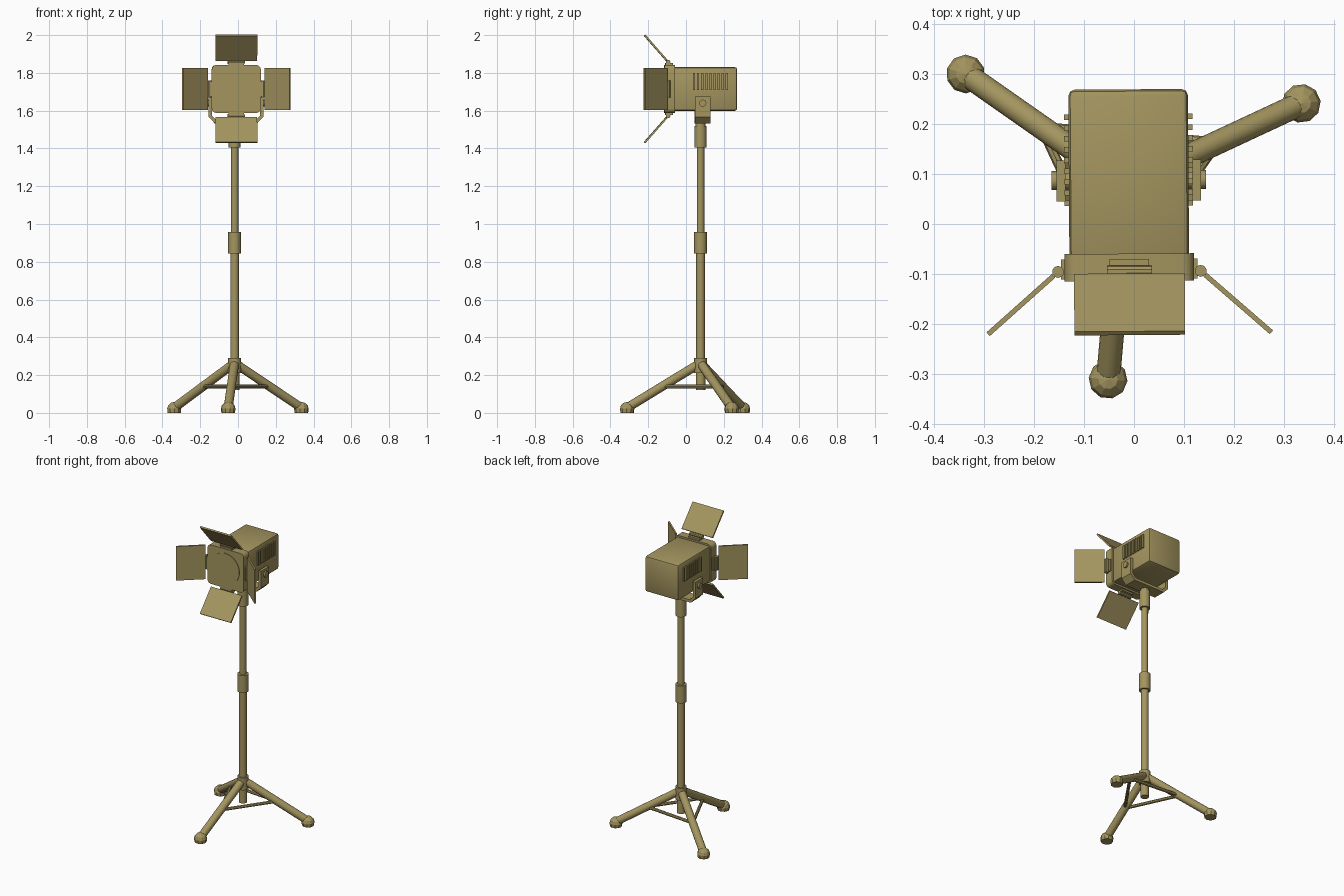
import bpy, bmesh, math
from mathutils import Vector, Matrix

cube = bpy.data.objects.get("Cube")
if cube:
    bpy.data.objects.remove(cube, do_unlink=True)

mat = bpy.data.materials.new("khaki")
mat.use_nodes = True
mat.diffuse_color = (0.37, 0.30, 0.115, 1)
mat.node_tree.nodes["Principled BSDF"].inputs["Base Color"].default_value = mat.diffuse_color


def finish(bm, name, matrix=None, smooth=False):
    if matrix is not None:
        bm.transform(matrix)
    bmesh.ops.recalc_face_normals(bm, faces=bm.faces)
    mesh = bpy.data.meshes.new(name)
    bm.to_mesh(mesh)
    bm.free()
    mesh.materials.append(mat)
    obj = bpy.data.objects.new(name, mesh)
    bpy.context.collection.objects.link(obj)
    if smooth:
        bpy.ops.object.select_all(action="DESELECT")
        obj.select_set(True)
        bpy.context.view_layer.objects.active = obj
        bpy.ops.object.shade_smooth_by_angle(angle=math.radians(35))
    return obj


def box(name, center, size, matrix=None, bevel=0, axis=None, segments=2):
    """Box; bevels all edges, or only those running along one axis."""
    bm = bmesh.new()
    bmesh.ops.create_cube(bm, size=1)
    bm.transform(Matrix.Translation(center) @ Matrix.Diagonal((*size, 1)))
    if bevel:
        edges = [e for e in bm.edges if axis is None
                 or abs((e.verts[0].co - e.verts[1].co)[axis]) > 0.001]
        bmesh.ops.bevel(bm, geom=edges, offset=bevel, segments=segments,
                        profile=0.5, affect="EDGES")
    return finish(bm, name, matrix, bevel > 0)


def rod(name, a, b, radius, matrix=None, sides=16):
    """Capped cylinder between two points."""
    a, b = Vector(a), Vector(b)
    bm = bmesh.new()
    bmesh.ops.create_cone(bm, cap_ends=True, segments=sides, radius1=radius,
                          radius2=radius, depth=(b - a).length)
    turn = (b - a).to_track_quat("Z", "Y").to_matrix().to_4x4()
    bm.transform(Matrix.Translation((a + b) / 2) @ turn)
    return finish(bm, name, matrix, True)


# Stand column, its collars and the hub
stand = Matrix.Translation((-0.018, 0.077, 0))
for name, low, high, radius in (
        ("column_foot", 0.12, 0.23, 0.025),
        ("hub", 0.21, 0.29, 0.034),
        ("lower_column", 0.23, 0.86, 0.023),
        ("middle_collar", 0.845, 0.957, 0.034),
        ("upper_column", 0.95, 1.42, 0.02),
        ("top_collar", 1.405, 1.52, 0.032),
        ("neck", 1.51, 1.555, 0.026)):
    rod(name, (0, 0, low), (0, 0, high), radius, stand)

# Tripod legs with domed feet and a triangle of braces
step = Matrix.Rotation(math.radians(120), 4, "Z")
first = stand @ Matrix.Rotation(math.radians(25), 4, "Z")
brace_point = Vector((0.205, 0, 0.14))
for i in range(3):
    turn = first @ Matrix.Rotation(math.radians(120 * i), 4, "Z")
    rod(f"leg_{i + 1}", (0.01, 0, 0.258), (0.385, 0, 0.03), 0.024, turn)
    rod(f"brace_{i + 1}", brace_point, step @ brace_point, 0.01, turn, 8)
    bm = bmesh.new()
    bmesh.ops.create_uvsphere(bm, u_segments=10, v_segments=6, radius=0.039)
    for v in bm.verts:
        v.co.z = 0.022 + v.co.z * 0.92
        if v.co.z < 0.021:
            v.co.z = 0
            length = v.co.xy.length
            if length > 0.03:
                v.co.xy *= 0.036 / length
    bmesh.ops.remove_doubles(bm, verts=bm.verts, dist=0.0005)
    finish(bm, f"foot_{i + 1}", turn @ Matrix.Translation((0.39, 0, 0)))

# Lamp head, built around its own centre line and turned very slightly
head = Matrix.Translation((-0.01, 0, 1.715)) @ Matrix.Rotation(math.radians(0.4), 4, "Z")
box("lamp_housing", (0, 0.095, 0), (0.24, 0.35, 0.232), head, 0.013)
box("front_frame", (0, -0.087, 0), (0.26, 0.055, 0.254), head, 0.024, axis=1, segments=3)
rod("lens", (0, -0.10, 0), (0, -0.118, 0), 0.1, head, 32)

# Four hinged flaps around the front frame
hinge = Vector((0.143, -0.095, 0))
outer = Vector((0.284, -0.219, 0))
along = outer - hinge
tilt = Matrix.Rotation(math.atan2(along.y, along.x), 4, "Z")
for i, side in enumerate(("left", "lower", "right", "upper")):
    turn = head @ Matrix.Rotation(math.radians(90 * i), 4, "Y")
    box(f"{side}_flap", (along.length / 2 + 0.006, 0, 0),
        (along.length - 0.012, 0.01, 0.222),
        turn @ Matrix.Translation(hinge) @ tilt)
    rod(f"{side}_hinge", hinge - Vector((0, 0, 0.045)), hinge + Vector((0, 0, 0.045)),
        0.012, turn, 10)
    box(f"{side}_hinge_plate", (0.131, -0.09, 0), (0.012, 0.04, 0.08), turn)

# Yoke: a U-shaped strap with chamfered lower corners
half = [(0.145, -0.04), (0.145, -0.148), (0.112, -0.182)]
inner = [(0.127, -0.04), (0.127, -0.141), (0.104, -0.164)]
outline = half + [(-x, z) for x, z in reversed(half)]
outline += [(-x, z) for x, z in inner] + list(reversed(inner))
bm = bmesh.new()
front = [bm.verts.new((x, 0.046, z)) for x, z in outline]
back = [bm.verts.new((x, 0.128, z)) for x, z in outline]
n = len(outline)
for i in range(n):
    j = (i + 1) % n
    bm.faces.new((front[i], front[j], back[j], back[i]))
for loop in (front, back):
    for i in range(n // 2 - 1):
        bm.faces.new((loop[i], loop[i + 1], loop[n - 2 - i], loop[n - 1 - i]))
finish(bm, "yoke", head)

# Pivot knobs and cooling slats on both sides
for name, s in (("left", 1), ("right", -1)):
    rod(f"{name}_knob", (s * 0.115, 0.088, -0.075), (s * 0.155, 0.088, -0.075),
        0.019, head, 12)
    for k in range(9):
        box(f"{name}_slat_{k + 1}", (s * 0.122, 0.042 + k * 0.0216, 0.04),
            (0.014, 0.011, 0.09), head)
